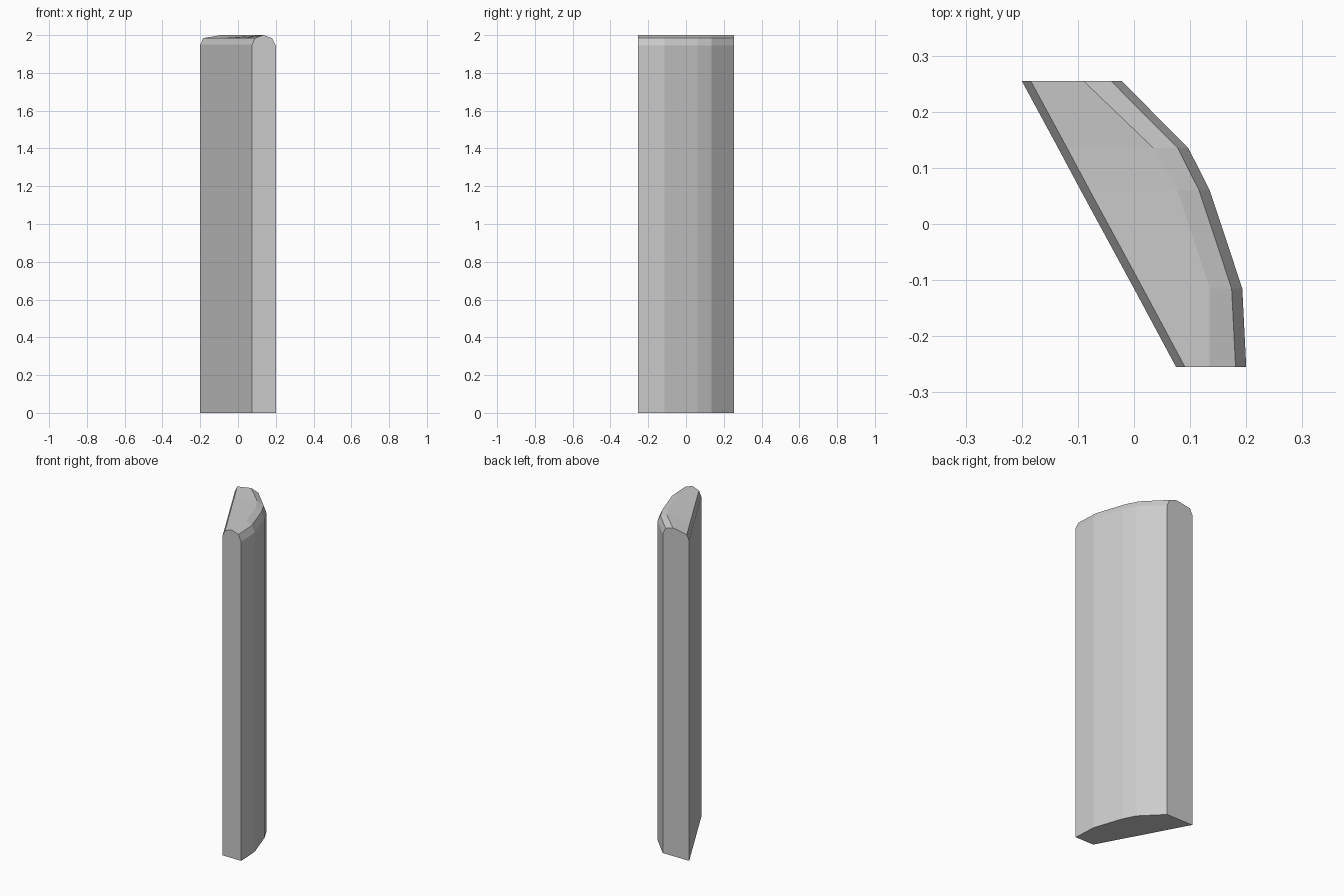
import bpy, bmesh

if "Cube" in bpy.data.objects:
    bpy.data.objects.remove(bpy.data.objects["Cube"])

# Cross-sections from front to back: y, straight-side x, crown x, curved-side x
stations = [
    (-0.255, 0.075, 0.135, 0.200),
    (-0.115, 0.000, 0.135, 0.193),
    (0.060, -0.095, 0.077, 0.135),
    (0.135, -0.135, 0.035, 0.097),
    (0.255, -0.200, -0.090, -0.022),
]


def section(y, inner, crown, outer):
    """Closed cross-section with a softly rounded top."""
    return [
        (inner, y, 0), (outer, y, 0),
        (outer, y, 1.945), (outer - 0.019, y, 1.984),
        (crown, y, 2.0),
        (inner + 0.016, y, 1.984), (inner, y, 1.95),
    ]


# Curved upright slab, lofted through the sections
bm = bmesh.new()
rings = [[bm.verts.new(p) for p in section(*s)] for s in stations]
n = len(rings[0])
for a, b in zip(rings, rings[1:]):
    for i in range(n):
        j = (i + 1) % n
        if i == 0:
            continue  # underside is closed as one face below
        bm.faces.new((a[i], a[j], b[j], b[i]))

# End faces and flat underside
bm.faces.new(rings[0])
bm.faces.new(rings[-1])
bm.faces.new([r[0] for r in rings] + [r[1] for r in reversed(rings)])
bmesh.ops.recalc_face_normals(bm, faces=bm.faces)

mesh = bpy.data.meshes.new("curved_slab")
bm.to_mesh(mesh)
bm.free()
slab = bpy.data.objects.new("curved_slab", mesh)
bpy.context.collection.objects.link(slab)
